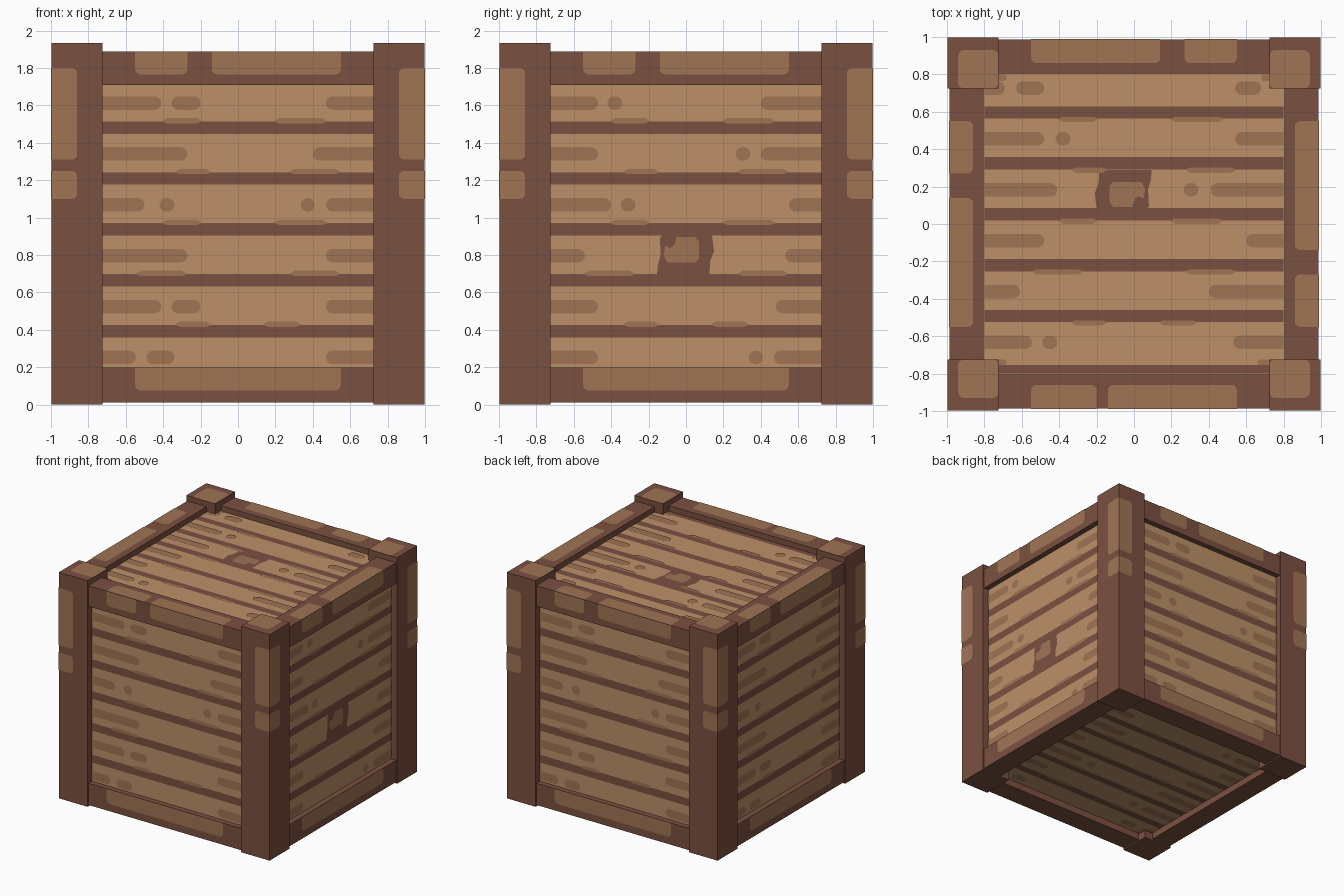
import bpy, bmesh, math
from mathutils import Vector

if "Cube" in bpy.data.objects:
    bpy.data.objects.remove(bpy.data.objects["Cube"])


def material(name, srgb):
    lin = [((c / 255 + 0.055) / 1.055) ** 2.4 for c in srgb]
    m = bpy.data.materials.new(name)
    m.diffuse_color = (*lin, 1)
    m.use_nodes = True
    m.node_tree.nodes["Principled BSDF"].inputs["Base Color"].default_value = m.diffuse_color
    return m


DARK = material("dark brown", (123, 80, 65))
MID = material("mid brown", (160, 116, 85))
LIGHT = material("light wood", (188, 144, 104))

# Side frames: horizontal axis, vertical axis (outward normal = u x v)
FRAMES = {
    "front": (Vector((1, 0, 0)), Vector((0, 0, 1))),
    "right": (Vector((0, 1, 0)), Vector((0, 0, 1))),
    "back": (Vector((-1, 0, 0)), Vector((0, 0, 1))),
    "left": (Vector((0, -1, 0)), Vector((0, 0, 1))),
    "top": (Vector((1, 0, 0)), Vector((0, 1, 0))),
    "bottom": (Vector((1, 0, 0)), Vector((0, -1, 0))),
}
SIDES = ("front", "right", "back", "left")


def finish(name, bm, mat):
    me = bpy.data.meshes.new(name)
    bm.to_mesh(me)
    bm.free()
    me.materials.append(mat)
    ob = bpy.data.objects.new(name, me)
    bpy.context.collection.objects.link(ob)


def box(name, x, y, z, mat):
    bm = bmesh.new()
    bmesh.ops.create_cube(bm, size=1)
    for v in bm.verts:
        v.co = [r[0] if c < 0 else r[1] for c, r in zip(v.co, (x, y, z))]
    finish(name, bm, mat)


def plates(name, side, dist, shapes, mat):
    """Flat painted shapes lying on one side at a given distance."""
    u, v = FRAMES[side]
    n = u.cross(v)
    bm = bmesh.new()
    for pts in shapes:
        bm.faces.new([bm.verts.new(u * a + v * b + n * dist) for a, b in pts])
    finish(name, bm, mat)


def rounded(u0, u1, v0, v1, r=0.03, corners="1111"):
    """Rectangle with chosen corners rounded (order: BL, BR, TR, TL)."""
    r = min(r, (u1 - u0) / 2, (v1 - v0) / 2)
    pts = []
    for i, (cu, cv) in enumerate(((u0, v0), (u1, v0), (u1, v1), (u0, v1))):
        if corners[i] == "0":
            pts.append((cu, cv))
            continue
        ou = cu + (r if cu == u0 else -r)
        ov = cv + (r if cv == v0 else -r)
        for k in range(5):
            a = math.pi + i * math.pi / 2 + k * math.pi / 8
            pts.append((ou + r * math.cos(a), ov + r * math.sin(a)))
    return pts


def pill(u0, u1, v, edge):
    c = "0110" if u0 <= -edge else "1001" if u1 >= edge else "1111"
    return rounded(u0, u1, v - 0.036, v + 0.036, 0.036, c)


def bump(u0, u1, v, s=1):
    pts = [(u0, v), (u0 + .03, v - .01 * s), (u1 - .03, v - .01 * s),
           (u1, v), (u1 - .03, v + .018 * s), (u0 + .03, v + .018 * s)]
    return pts if s > 0 else pts[::-1]


# Broken board: dark gap and mid-brown splinter, centred on 0
GAP = [(-.155, -.105), (.125, -.105), (.13, -.03), (.15, .02), (.14, .1),
       (.13, .11), (-.12, .11), (-.14, .09), (-.135, 0), (-.15, -.05)]
SPLINTER = [(-.1, -.04), (.05, -.04), (.07, -.02), (.07, .07), (.05, .095),
            (-.05, .095), (-.065, .05), (-.085, .035), (-.11, .05), (-.12, 0)]

# Wood marks per board, top board first: (u0, u1)
E = 0.76
L, R = -E, E
PLAIN = [[(L, -.41), (-.355, -.2), (.47, R)], [(L, -.27), (.4, R)],
         [(L, -.5), (-.42, -.34), (.335, .41), (.47, R)], [(L, -.27), (.47, R)],
         [(L, -.41), (-.355, -.2), (.47, R)], [(L, -.545), (-.49, -.34), (.47, R)]]
BROKEN = [[(L, -.47), (-.42, -.34), (.4, R)], [(L, -.47), (.265, .345), (.4, R)],
          [(L, -.4), (-.35, -.27), (.55, R)], [(L, -.54), (.53, R)],
          [(L, -.47), (.48, R)], [(L, -.47), (.335, .41), (.47, R)]]
T = 0.8
TOP = [[(-T, -.69), (-.63, -.48), (.54, .68)], [(-T, -.48), (-.42, -.34), (.54, T)],
       [(-T, -.41), (.265, .345), (.41, T)], [(-T, -.48), (.6, T)],
       [(-T, -.61), (.4, T)], [(-T, -.545), (-.49, -.41), (.53, T)]]
BUMPS = [[(-.41, -.19), (.19, .48)], [(-.34, -.14), (.27, .55)],
         [(-.41, -.19), (.19, .48)], [(-.55, -.27), (.27, .55)],
         [(-.34, -.14), (.13, .34)]]
STEP = 0.272

# Boarded body
P = 0.94
box("boarded_body", (-P, P), (-P, P), (0.07, 1.84), LIGHT)


def boards(side, dist, first, edge, marks, s, gap=None):
    """Dark seams, wood marks and seam chips for one panel."""
    seams, chips = [], []
    for i, row in enumerate(marks):
        v = first - i * STEP
        chips += [pill(a, b, v, edge) for a, b in row]
        if i < 5:
            c = v - STEP / 2 + .005
            seams.append([(-edge, c - .033), (edge, c - .033), (edge, c + .033), (-edge, c + .033)])
            chips += [bump(a, b, c + .033 * s, s) for a, b in BUMPS[i]]
    if gap:
        gu, gv, k = gap
        plates(side + "_board_gap", side, dist + .003, [[(gu + k * a, gv + k * b) for a, b in GAP]], DARK)
        chips.append([(gu + k * a, gv + k * b) for a, b in SPLINTER])
    if side in ("top", "bottom"):
        seams.append([(-edge, -.8), (edge, -.8), (edge, -.755), (-edge, -.755)])
        chips += [rounded(a, b, -.755, -.725, .02) for a, b in ((-.8, -.68), (.66, .8))]
        chips += [rounded(a, b, .765, .8, .02) for a, b in ((-.8, -.68), (.68, .8))]
    plates(side + "_board_seams", side, dist + .003, seams, DARK)
    plates(side + "_wood_marks", side, dist + .006, chips, MID)


for side in SIDES:
    if side == "right":
        boards(side, P, 1.612, E, BROKEN, 1, (0, .8, 1))
    else:
        boards(side, P, 1.612, E, PLAIN, 1)
boards("top", 1.84, .727, T, TOP, -1, (-.06, .185, -1))
boards("bottom", -.07, .727, T, TOP, -1)

# Corner posts
Q, H = 0.997, 1.932
for sx in (-1, 1):
    for sy in (-1, 1):
        name = ("front" if sy < 0 else "back") + ("_left" if sx < 0 else "_right") + "_post"
        box(name, sorted((sx * .725, sx * Q)), sorted((sy * .725, sy * Q)), (0, H), DARK)
        x0, x1 = sorted((sx * .725, sx * .94))
        y0, y1 = sorted((sy * .725, sy * .93))
        plates(name + "_cap_patch", "top", H + .003, [rounded(x0, x1, y0, y1)], MID)

# Worn patches on the outer post corners
for side in SIDES:
    shapes = []
    for z0, z1 in ((1.31, 1.80), (1.10, 1.25)):
        shapes.append(rounded(-1, -.86, z0, z1, .03, "0110"))
        shapes.append(rounded(.86, 1, z0, z1, .03, "1001"))
    plates(side + "_post_patches", side, 1.0, shapes, MID)

# Rails along the top and bottom of every side
G = 0.987
for level, z in (("top", (1.71, 1.887)), ("bottom", (.012, .198))):
    for s, fb, lr in ((-1, "front", "left"), (1, "back", "right")):
        across = sorted((s * .805, s * G))
        box(f"{fb}_{level}_rail", (-.74, .74), across, z, DARK)
        box(f"{lr}_{level}_rail", across, (-.74, .74), z, DARK)

# Worn patches on the rail faces
for side in SIDES:
    plates(side + "_rail_patches", side, G + .003,
           [rounded(-.55, -.27, 1.765, 1.887, .03, "1100"),
            rounded(-.14, .55, 1.765, 1.887, .03, "1100"),
            rounded(-.55, .55, .075, .198, .03, "1100")], MID)

# Worn patches on the rail tops
O = 0.988
plates("rail_top_patches", "top", 1.890,
       [rounded(a, b, .86, O, .03, "1100") for a, b in ((-.55, .14), (.27, .55))]
       + [rounded(a, b, -O, -.86, .03, "0011") for a, b in ((-.55, -.2), (-.14, .55))]
       + [rounded(-O, -.86, a, b, .03, "0110") for a, b in ((-.55, .14), (.27, .55))]
       + [rounded(.86, O, a, b, .03, "1001") for a, b in ((-.55, -.27), (-.14, .55))], MID)
